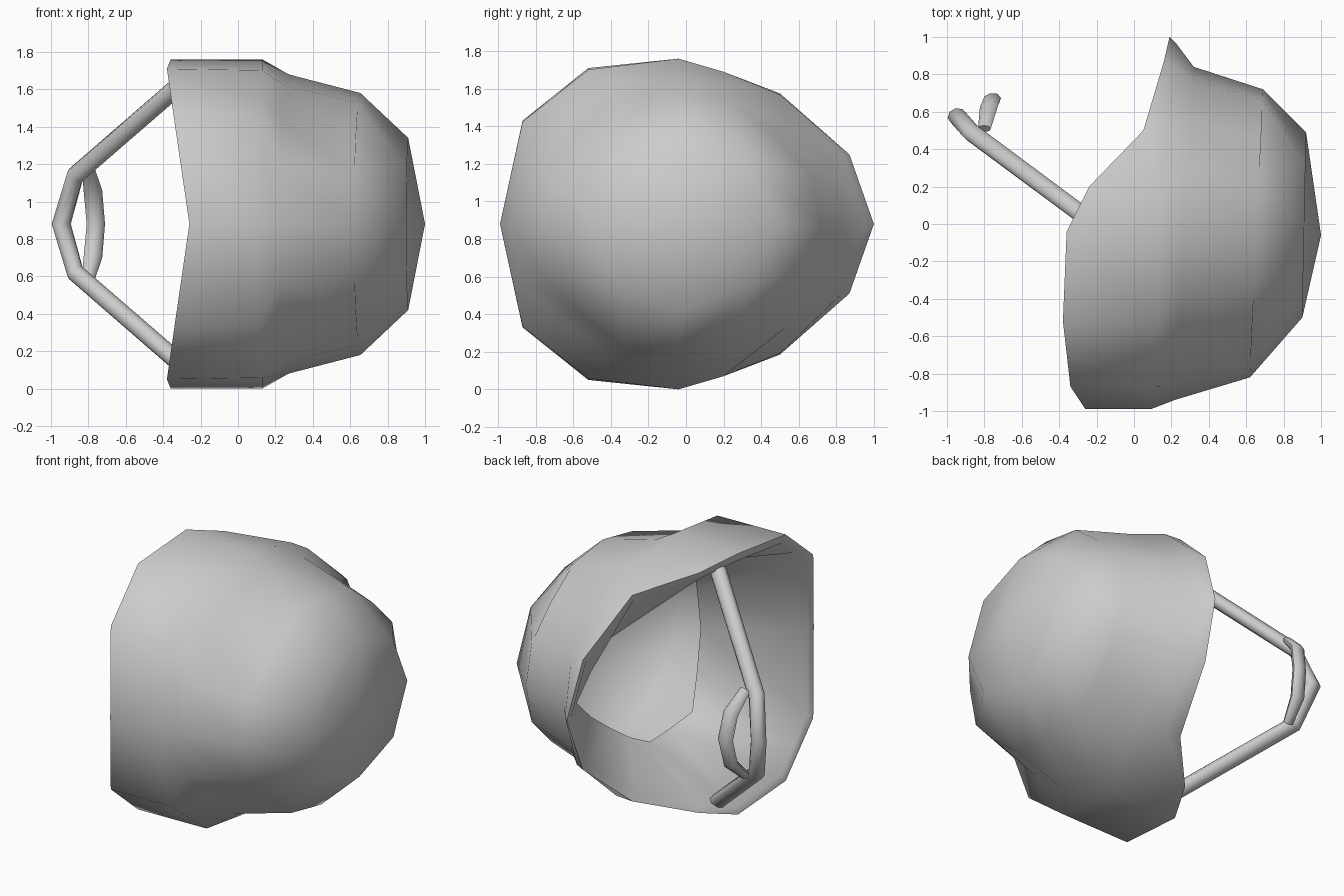
import bpy, bmesh
from math import sin, cos, radians
from mathutils import Vector

if "Cube" in bpy.data.objects:
    bpy.data.objects.remove(bpy.data.objects["Cube"])

MID = 0.88  # mirror plane height; the helmet lies on its side with its crown towards +x


def make_object(name, bm, angle=60):
    bmesh.ops.recalc_face_normals(bm, faces=bm.faces[:])
    me = bpy.data.meshes.new(name)
    bm.to_mesh(me)
    bm.free()
    ob = bpy.data.objects.new(name, me)
    bpy.context.collection.objects.link(ob)
    bpy.ops.object.select_all(action='DESELECT')
    ob.select_set(True)
    bpy.context.view_layer.objects.active = ob
    bpy.ops.object.shade_smooth_by_angle(angle=radians(angle))
    return ob


def mirrored(half):
    # half ring (front to back, z relative to MID) -> full closed ring
    return half + [(x, y, -z) for x, y, z in half[-2:0:-1]]


def bridge(bm, a, b):
    n = len(a)
    for i in range(n):
        bm.faces.new((a[i], a[(i + 1) % n], b[(i + 1) % n], b[i]))


def dome_ring(x_front, x_back, front, back, side, steps=8):
    pts = []
    for k in range(steps + 1):
        c, s = cos(radians(180 * k / steps)), sin(radians(180 * k / steps))
        f = .95 if steps == 8 and k in (2, 6) else 1  # slightly flattened corners
        pts.append((x_front + (x_back - x_front) * (1 - c) / 2,
                    (front + back) / 2 + (front - back) / 2 * c * f, side * s * f))
    return pts


# Helmet shell: liner edge, rim lip, 16-sided rim, flare crest and dome rings
rim = [(.19, 1.0, 0), (.16, .87, .37), (.05, .50, .695), (-.24, .20, .81),
       (-.36, -.04, .88), (-.38, -.52, .83), (-.36, -.695, .69), (-.34, -.87, .55), (-.26, -.99, 0)]
lip = [(x + .01, y * .94, z * .94) for x, y, z in rim]
liner_yz = [(.75, 0), (.60, .15), (.40, .30), (.18, .45), (-.03, .56),
            (-.25, .55), (-.48, .53), (-.53, .28), (-.57, 0)]
liner = [(.29, y, z) for y, z in liner_yz]
crest_x = [.23, .23, .17, .14, .13, .13, .12, .11, .09]
crest = [(cx, y * (.96 if y > .6 else 1), z * (.99 if abs(y) > .3 else 1))
         for cx, (x, y, z) in zip(crest_x, rim)]
halves = [liner, lip, rim, crest,
          dome_ring(.32, .22, .84, -.94, .80),
          dome_ring(.69, .62, .72, -.82, .70),
          dome_ring(.92, .90, .49, -.50, .46, 4)]
bm = bmesh.new()
rings = [[bm.verts.new((x, y, z + MID)) for x, y, z in mirrored(h)] for h in halves]
for a, b in zip(rings[:5], rings[1:6]):
    bridge(bm, a, b)

# Crown: a quad cap stepping from 16 sides to 8 around one centre point
outer, inner = rings[-2:]
crown = bm.verts.new((1.0, -.06, MID))
for q in range(4):
    o = [outer[(4 * q + k) % 16] for k in range(5)]
    m0, corner, m1 = (inner[(2 * q + k) % 8] for k in range(3))
    bm.faces.new((o[0], o[1], corner, m0))
    bm.faces.new((o[1], o[2], o[3], corner))
    bm.faces.new((o[3], o[4], m1, corner))
    bm.faces.new((m0, corner, m1, crown))
shell = make_object("helmet_shell", bm)
if max(shell.data.polygons, key=lambda p: p.center.x).normal.x < 0:
    shell.data.flip_normals()


# Straps: tubes swept along mirrored paths
def tube(name, half, rw, rd, end_scale=1, sides=8):
    path = [Vector(p) for p in half]
    path += [Vector((p[0], p[1], 2 * MID - p[2])) for p in half[-2::-1]]
    bm = bmesh.new()
    loops = []
    for i, p in enumerate(path):
        d = (path[min(i + 1, len(path) - 1)] - path[max(i - 1, 0)]).normalized()
        u = Vector((1, 0.2, 0))
        u = (u - d * u.dot(d)).normalized()
        v = d.cross(u)
        s = end_scale if i in (0, len(path) - 1) else 1
        loops.append([bm.verts.new(p + u * rw * s * cos(radians(360 * k / sides))
                                   + v * rd * s * sin(radians(360 * k / sides)))
                      for k in range(sides)])
    for a, b in zip(loops, loops[1:]):
        bridge(bm, a, b)
    bm.faces.new(loops[0])
    bm.faces.new(loops[-1])
    make_object(name, bm)


tube("chin_strap", [(-.27, .045, 1.66), (-.87, .49, 1.14), (-.945, .575, MID)], .052, .045)
tube("chin_loop", [(-.80, .51, 1.17), (-.775, .63, 1.05), (-.76, .665, MID)], .05, .035, .7)
